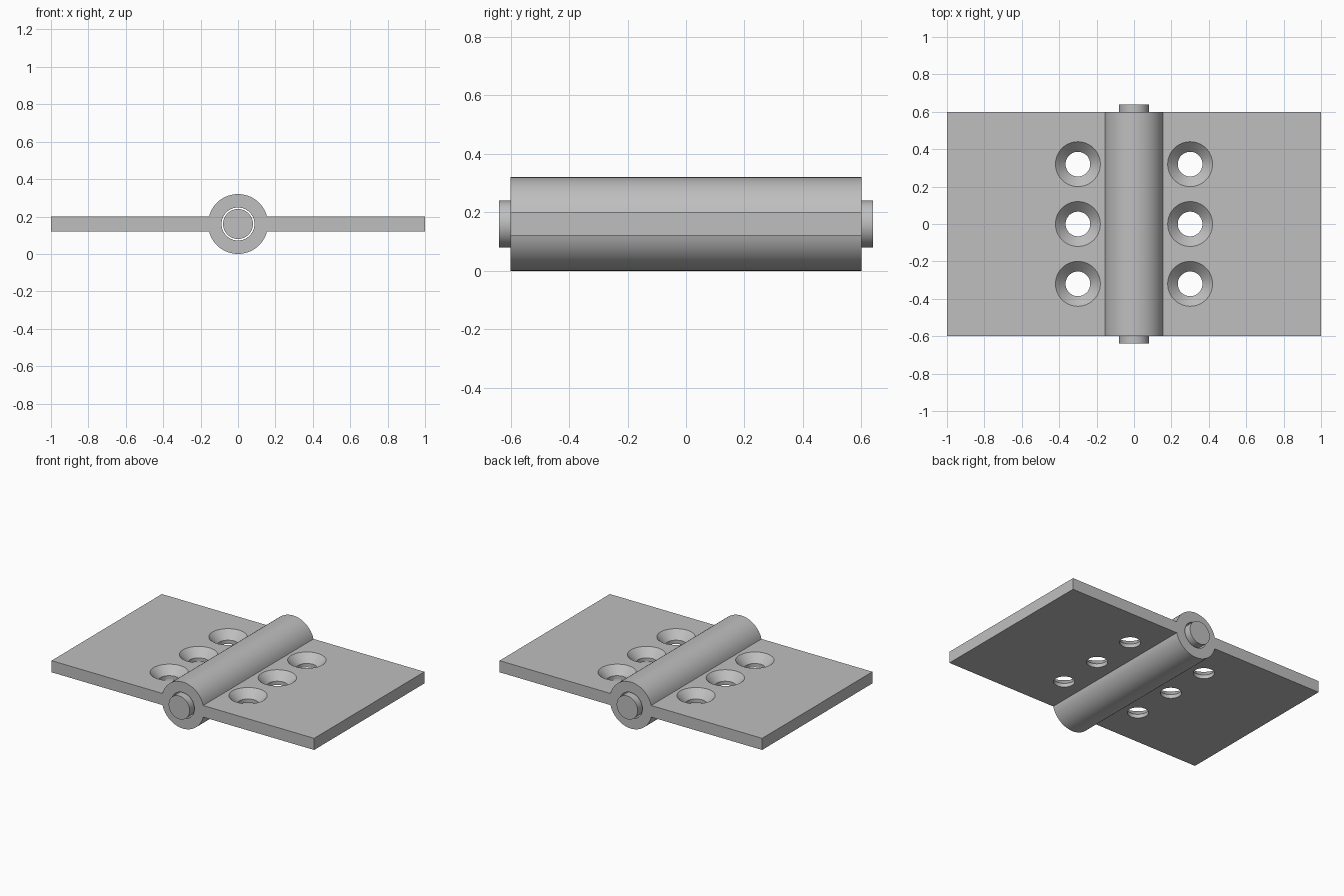
import bpy
import bmesh
import math
from mathutils import Matrix

if "Cube" in bpy.data.objects:
    bpy.data.objects.remove(bpy.data.objects["Cube"], do_unlink=True)

AXIS_Z = 0.16      # height of the hinge axis
BARREL_R = 0.16
BORE_R = 0.088
PIN_R = 0.08
HALF_LEN = 0.6
LEAF_HALF = 0.04   # half the leaf thickness
SEGS = 64

steel = bpy.data.materials.new("steel grey")
steel.use_nodes = True
GREY = (0.52, 0.52, 0.52, 1.0)
steel.diffuse_color = GREY
steel.node_tree.nodes["Principled BSDF"].inputs["Base Color"].default_value = GREY


def make_object(name, bm):
    bmesh.ops.recalc_face_normals(bm, faces=bm.faces)
    mesh = bpy.data.meshes.new(name)
    bm.to_mesh(mesh)
    bm.free()
    mesh.materials.append(steel)
    obj = bpy.data.objects.new(name, mesh)
    bpy.context.collection.objects.link(obj)
    return obj


def rod(name, radius, half_length):
    """Cylinder along y on the hinge axis."""
    bm = bmesh.new()
    place = Matrix.Translation((0, 0, AXIS_Z)) @ Matrix.Rotation(math.pi / 2, 4, "X")
    bmesh.ops.create_cone(bm, cap_ends=True, segments=SEGS, radius1=radius,
                          radius2=radius, depth=2 * half_length, matrix=place)
    return make_object(name, bm)


def lathe(name, profile, x, y):
    """Spin a closed (radius, z) profile about a vertical line at x, y."""
    bm = bmesh.new()
    rings = []
    for r, z in profile:
        angles = [2 * math.pi * i / SEGS for i in range(SEGS)]
        rings.append([bm.verts.new((x + r * math.cos(a), y + r * math.sin(a), z))
                      for a in angles])
    for low, high in zip(rings, rings[1:]):
        for i in range(SEGS):
            j = (i + 1) % SEGS
            bm.faces.new((low[i], low[j], high[j], high[i]))
    bm.faces.new(rings[0])
    bm.faces.new(rings[-1])
    return make_object(name, bm)


def cut(target, cutter):
    cutter.hide_render = True
    mod = target.modifiers.new(cutter.name, "BOOLEAN")
    mod.operation = "DIFFERENCE"
    mod.solver = "EXACT"
    mod.object = cutter


# Leaves and barrel: one cross-section extruded along the hinge axis
start = math.asin(LEAF_HALF / BARREL_R)
arc = [start + (math.pi - 2 * start) * i / 32 for i in range(33)]
upper = [(1, LEAF_HALF)]
upper += [(BARREL_R * math.cos(a), BARREL_R * math.sin(a)) for a in arc]
upper += [(-1, LEAF_HALF)]
outline = upper + [(-x, -z) for x, z in upper]
bm = bmesh.new()
face = bm.faces.new([bm.verts.new((x, -HALF_LEN, AXIS_Z + z)) for x, z in outline])
extruded = bmesh.ops.extrude_face_region(bm, geom=[face], use_keep_orig=True)["geom"]
bmesh.ops.translate(bm, vec=(0, 2 * HALF_LEN, 0),
                    verts=[v for v in extruded if isinstance(v, bmesh.types.BMVert)])
body = make_object("hinge_leaves_and_barrel", bm)

# Bore and countersunk screw holes
cutters = [rod("bore_cutter", BORE_R, 0.7)]
sink = [(0.066, 0.1), (0.066, 0.146), (0.12, 0.2), (0.12, 0.22)]
for x in (-0.3, 0.3):
    for y in (-0.32, 0, 0.32):
        cutters.append(lathe("screw_hole_cutter", sink, x, y))
for cutter in cutters:
    cut(body, cutter)

# Bake the cuts, then drop the cutters
bpy.context.view_layer.update()
evaluated = body.evaluated_get(bpy.context.evaluated_depsgraph_get())
baked = bpy.data.meshes.new_from_object(evaluated)
body.modifiers.clear()
body.data = baked
for cutter in cutters:
    bpy.data.objects.remove(cutter, do_unlink=True)

# Pin, a little longer than the barrel
pin = rod("hinge_pin", PIN_R, 0.64)

# Smooth rounded surfaces, keep hard edges
bpy.ops.object.select_all(action="DESELECT")
for obj in (body, pin):
    obj.select_set(True)
bpy.context.view_layer.objects.active = body
bpy.ops.object.shade_smooth_by_angle(angle=math.radians(30))
